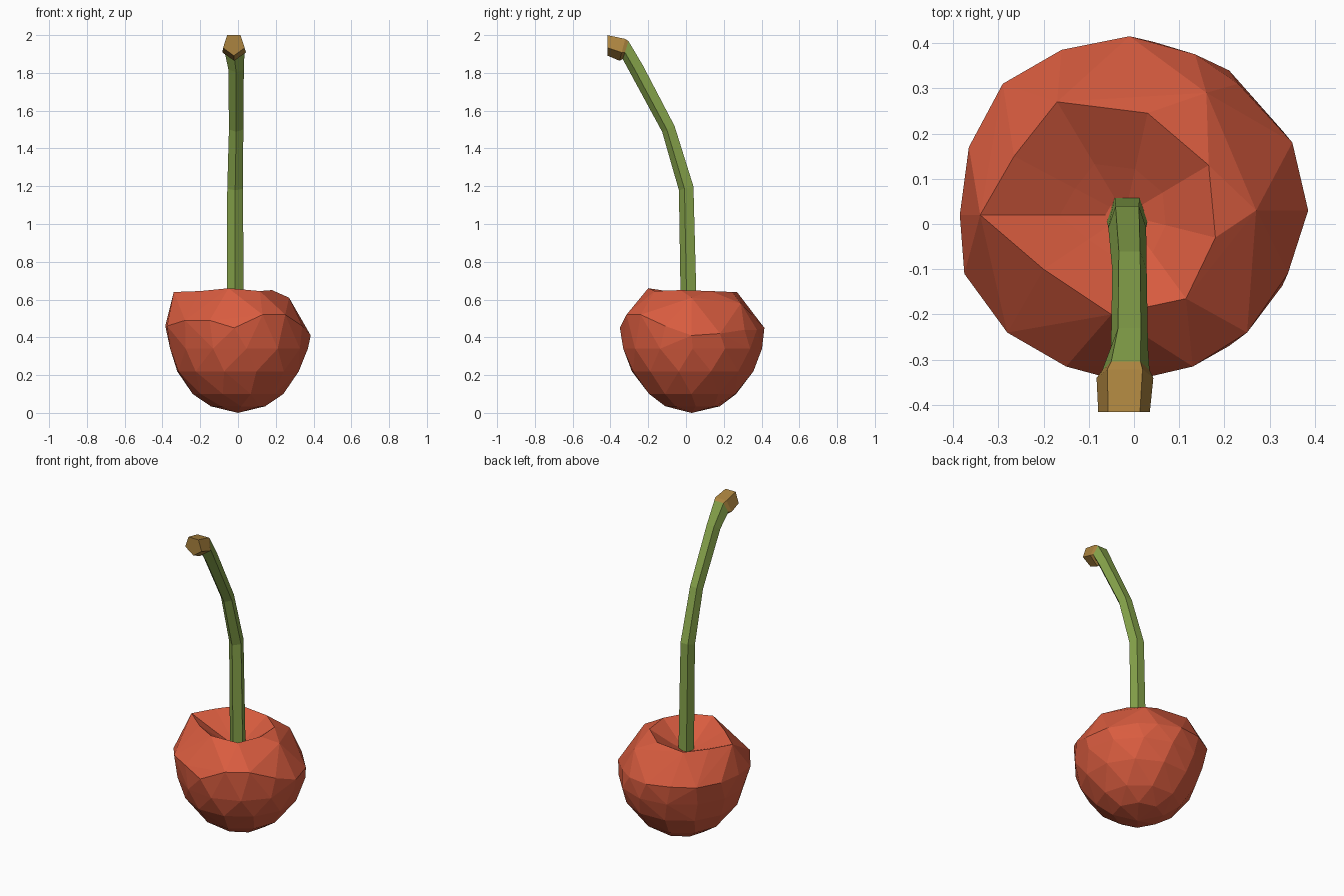
import bpy
import bmesh
from math import cos, sin, pi, radians
from mathutils import Matrix, Vector

default_cube = bpy.data.objects.get("Cube")
if default_cube:
    bpy.data.objects.remove(default_cube, do_unlink=True)


def make_material(name, colour):
    material = bpy.data.materials.new(name)
    material.use_nodes = True
    material.diffuse_color = (*colour, 1)
    shader = material.node_tree.nodes["Principled BSDF"]
    shader.inputs["Base Color"].default_value = (*colour, 1)
    shader.inputs["Roughness"].default_value = 0.8
    return material


def finish(bm, name, material):
    """Turn the bmesh into a flat-shaded object with one colour."""
    bmesh.ops.recalc_face_normals(bm, faces=bm.faces[:])
    mesh = bpy.data.meshes.new(name)
    bm.to_mesh(mesh)
    bm.free()
    mesh.materials.append(material)
    obj = bpy.data.objects.new(name, mesh)
    bpy.context.collection.objects.link(obj)
    return obj


def ring_points(centre, radius, sides, start=0.0, tilt=0.0):
    """Regular polygon around a centre, leaning forward by the tilt."""
    turn = Matrix.Rotation(radians(tilt), 3, "X")
    angles = [start + 2 * pi * i / sides for i in range(sides)]
    return [Vector(centre) + turn @ Vector((radius * cos(a), radius * sin(a), 0))
            for a in angles]


def build_tube(name, stations, material):
    """Five-sided capped tube through stations of (x, y, z, radius, tilt)."""
    bm = bmesh.new()
    rings = []
    for x, y, z, radius, tilt in stations:
        points = ring_points((x, y, z), radius, 5, -pi / 2, tilt)
        rings.append([bm.verts.new(p) for p in points])
    for low, high in zip(rings, rings[1:]):
        for i in range(5):
            j = (i + 1) % 5
            bm.faces.new((low[i], low[j], high[j], high[i]))
    bm.faces.new(rings[0])
    bm.faces.new(rings[-1])
    return finish(bm, name, material)


red = make_material("cherry red", (0.69, 0.107, 0.05))
green = make_material("stem green", (0.24, 0.37, 0.07))
brown = make_material("woody brown", (0.41, 0.23, 0.05))

# Fruit: uneven rim around the hollow, and the widest line below it
rim = [(-.34, .02, .64), (-.2, -.1, .645), (-.05, -.2, .66),
       (.115, -.165, .645), (.18, -.03, .65), (.165, .13, .645),
       (.03, .245, .64), (-.17, .27, .64), (-.265, .15, .64)]
shoulder = [(.27, .03, .61), (.16, .29, .58)]
widest = [(-.01, .415, .45), (-.16, .385, .46), (-.29, .31, .46),
          (-.365, .17, .46), (-.385, .02, .46), (-.375, -.11, .46),
          (-.28, -.24, .49), (-.15, -.315, .49), (-.02, -.35, .45),
          (.13, -.315, .52), (.25, -.24, .52), (.34, -.11, .46),
          (.385, .03, .41), (.35, .18, .42), (.23, .31, .44),
          (.135, .375, .44)]

# Rounded underside: rings of (height, radius, sides) down to a point
underside = [(.34, .37, 13), (.22, .33, 12), (.1, .24, 10), (.035, .145, 8)]

bm = bmesh.new()
rim_verts = {bm.verts.new(p) for p in rim}
for point in shoulder + widest + [(0, .03, 0)]:
    bm.verts.new(point)
for row, (height, radius, sides) in enumerate(underside):
    for point in ring_points((0, .035, height), radius, sides, row * 0.3):
        bm.verts.new(point)
bmesh.ops.convex_hull(bm, input=bm.verts[:])

# Open the top, then sink it into a hollow for the stem
cap = [f for f in bm.faces if all(v in rim_verts for v in f.verts)]
bmesh.ops.delete(bm, geom=cap, context="FACES")
loose = [v for v in bm.verts if not v.link_faces]
bmesh.ops.delete(bm, geom=loose, context="VERTS")
edges = [e for e in bm.edges if e.is_boundary]
middle = Vector((-.02, .02, 0))
for scale, height in ((0.45, .565), (0.3, .525)):
    grown = bmesh.ops.extrude_edge_only(bm, edges=edges)["geom"]
    edges = [g for g in grown if isinstance(g, bmesh.types.BMEdge)]
    for vert in {v for e in edges for v in e.verts}:
        vert.co = middle + (vert.co - middle) * scale
        vert.co.z = height
bmesh.ops.holes_fill(bm, edges=edges, sides=0)
finish(bm, "fruit", red)

# Stem: curves forward and flares into the woody end
joint = (-.018, -.318, 1.925, .055, 72)
build_tube("stem", [(-.015, .02, .5, .047, 0),
                    (-.015, .005, 1.19, .044, 15),
                    (-.01, -.09, 1.505, .04, 24),
                    (-.01, -.26, 1.825, .043, 30),
                    joint], green)

# Woody tip where the stem broke off
build_tube("stem_tip", [joint,
                        (-.02, -.335, 1.928, .066, 75),
                        (-.022, -.415, 1.951, .06, 90)], brown)
